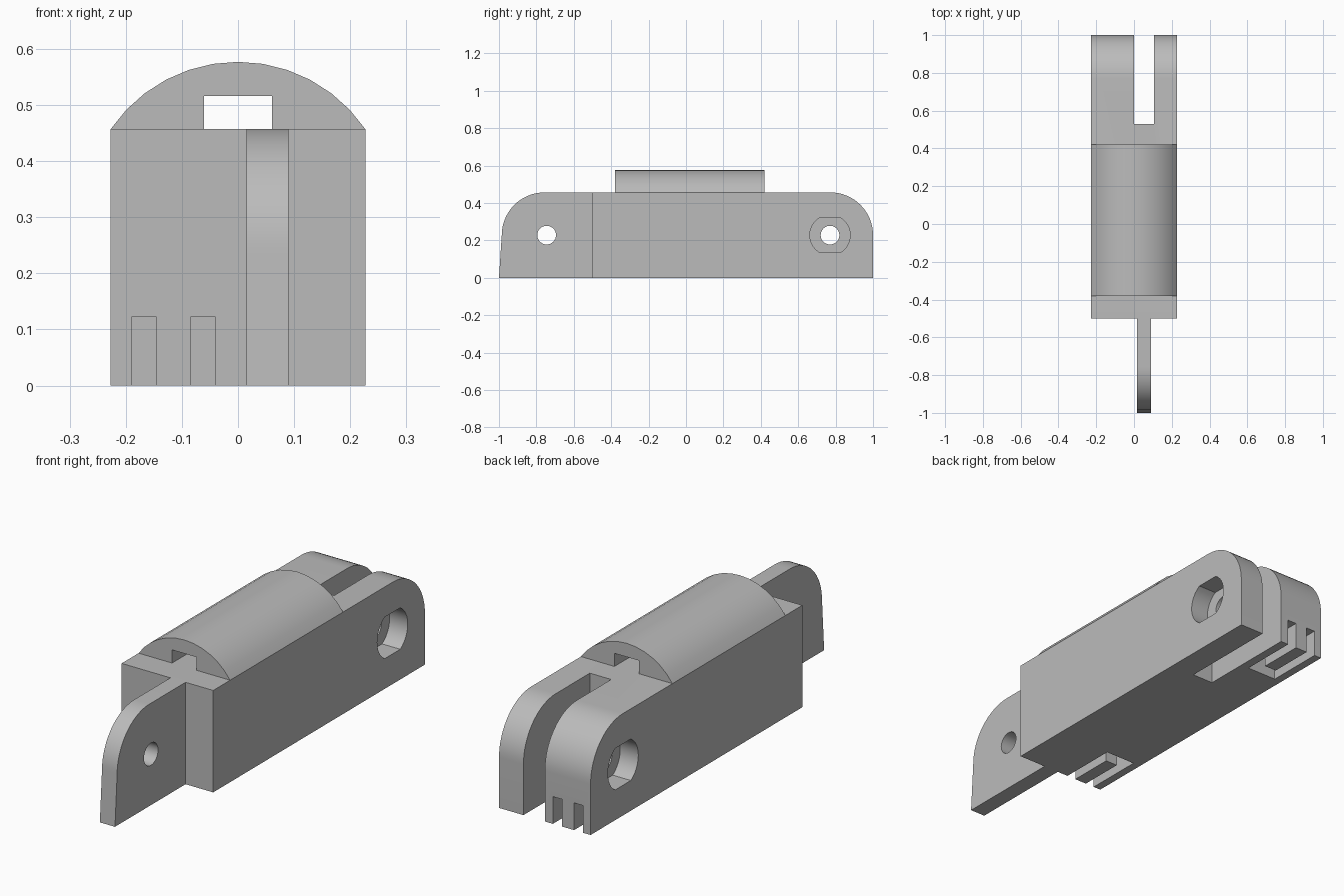
import bpy, bmesh
from math import sin, cos, pi, asin, radians
from mathutils import Vector

cube = bpy.data.objects.get("Cube")
if cube:
    bpy.data.objects.remove(cube, do_unlink=True)

HALF, TOP = 0.227, 0.457      # half width and deck height
MID = TOP / 2

gray = bpy.data.materials.new("plain gray")
gray.use_nodes = True
gray.diffuse_color = (0.5, 0.5, 0.5, 1)
gray.node_tree.nodes["Principled BSDF"].inputs["Base Color"].default_value = (0.5, 0.5, 0.5, 1)


def extrude(name, points, axis, start, end):
    """Prism from a 2D profile: (y, z) along x, or (x, z) along y."""
    def place(p, t):
        return Vector((t, p[0], p[1])) if axis == "x" else Vector((p[0], t, p[1]))
    bm = bmesh.new()
    base = bm.faces.new([bm.verts.new(place(p, start)) for p in points])
    moved = bmesh.ops.extrude_face_region(bm, geom=[base])["geom"]
    verts = [v for v in moved if isinstance(v, bmesh.types.BMVert)]
    bmesh.ops.translate(bm, verts=verts, vec=place((0, 0), end - start))
    bmesh.ops.recalc_face_normals(bm, faces=bm.faces)
    mesh = bpy.data.meshes.new(name)
    bm.to_mesh(mesh)
    bm.free()
    mesh.materials.append(gray)
    obj = bpy.data.objects.new(name, mesh)
    bpy.context.collection.objects.link(obj)
    return obj


def arc(cy, cz, r, a0, a1, n):
    return [(cy + r * cos(a0 + (a1 - a0) * i / n), cz + r * sin(a0 + (a1 - a0) * i / n))
            for i in range(n + 1)]


def box(x0, x1, y0, y1, z0, z1):
    return extrude("cutter", [(y0, z0), (y1, z0), (y1, z1), (y0, z1)], "x", x0, x1)


def bore(y, r, x0, x1, flat=None):
    """Round cutter along x, optionally with flat top and bottom."""
    if flat is None:
        pts = arc(y, MID, r, 0, 2 * pi, 32)[:-1]
    else:
        a = asin(flat / r)
        pts = arc(y, MID, r, -a, a, 12) + arc(y, MID, r, pi - a, pi + a, 12)
    return extrude("cutter", pts, "x", x0, x1)


def activate(obj):
    bpy.ops.object.select_all(action="DESELECT")
    obj.select_set(True)
    bpy.context.view_layer.objects.active = obj


def cut(obj, cutters):
    activate(obj)
    for c in cutters:
        c.hide_render = True
        mod = obj.modifiers.new("cut", "BOOLEAN")
        mod.operation, mod.solver, mod.object = "DIFFERENCE", "EXACT", c
        bpy.ops.object.modifier_apply(modifier=mod.name)
        bpy.data.objects.remove(c, do_unlink=True)


# Main block with a rounded rear end
body = extrude("body", [(-0.5, 0), (1, 0)] + arc(1 - MID, MID, MID, 0, pi / 2, 16)
               + [(-0.5, TOP)], "x", -HALF, HALF)

# Rear clevis slot, pin hole and flat-sided pockets on both cheeks
cutters = [box(0, 0.106, 0.53, 1.1, -0.1, 0.6),
           bore(0.77, 0.05, -0.4, 0.4),
           bore(0.77, 0.108, HALF - 0.09, 0.4, 0.093),
           bore(0.77, 0.108, -0.4, 0.09 - HALF, 0.093)]

# U-shaped grooves under both ends
for end, inward in ((1, -1), (-0.5, 1)):
    outline = [(-0.19, 0.27), (-0.04, 0.27), (-0.04, -0.1), (-0.085, -0.1),
               (-0.085, 0.21), (-0.145, 0.21), (-0.145, -0.1), (-0.19, -0.1)]
    groove = extrude("cutter", outline, "y", -0.1, 0.122)
    # Turn the upright outline flat: depth runs along y, thickness along z
    for v in groove.data.vertices:
        x, t, d = v.co
        v.co = (x, end + inward * d, t)
    bm = bmesh.new()
    bm.from_mesh(groove.data)
    bmesh.ops.recalc_face_normals(bm, faces=bm.faces)
    bm.to_mesh(groove.data)
    bm.free()
    cutters.append(groove)
cut(body, cutters)

# Front tongue with its pin hole
tongue = extrude("front_tongue", [(-0.5, 0), (-1, 0)]
                 + arc(MID - 0.985, MID, MID, pi, pi / 2, 16) + [(-0.5, TOP)],
                 "x", 0.015, 0.09)
cut(tongue, [bore(-0.745, 0.05, -0.1, 0.2)])

# Domed cover with a channel running through its base
RISE = 0.12
radius = (HALF ** 2 + RISE ** 2) / (2 * RISE)
spread = asin(HALF / radius)
dome = arc(0, TOP + RISE - radius, radius, pi / 2 - spread, pi / 2 + spread, 12)
channel = [(-0.061, TOP), (-0.061, 0.516), (0.061, 0.516), (0.061, TOP)]
cover = extrude("domed_cover", dome + channel, "y", -0.38, 0.42)

for obj in (body, tongue, cover):
    activate(obj)
    bpy.ops.object.shade_smooth_by_angle(angle=radians(30))
